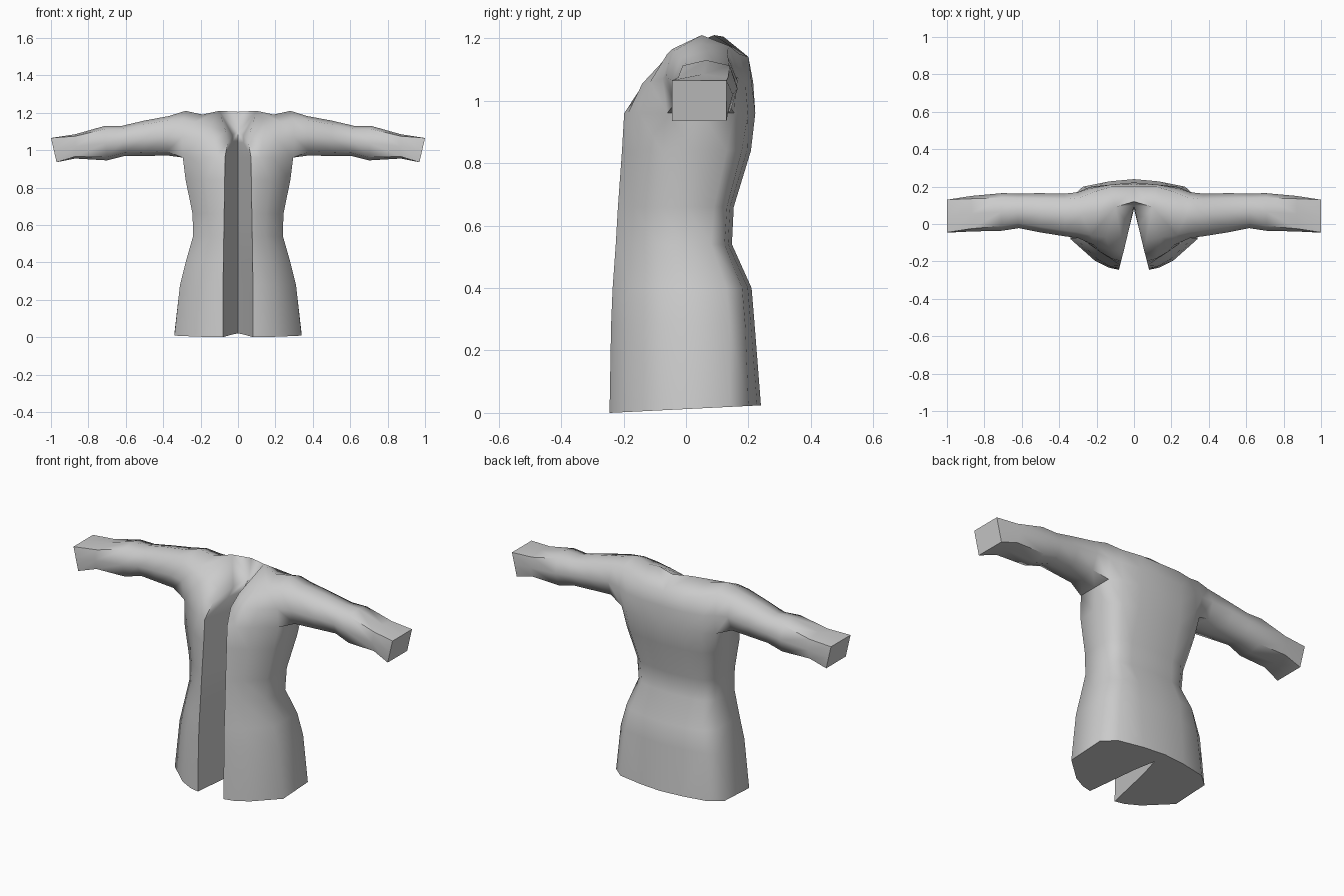
import bpy, bmesh

cloth = bpy.data.materials.new("grey cloth")
cloth.diffuse_color = (0.6, 0.6, 0.6, 1)

bm = bmesh.new()


def ring(points):
    return [bm.verts.new(p) for p in points]


def bridge(a, b, closed=False, skip=()):
    n = len(a)
    for i in range(n if closed else n - 1):
        if i not in skip:
            j = (i + 1) % n
            bm.faces.new((a[i], a[j], b[j], b[i]))


# Half of the coat body: each level runs from the back centre, round the side,
# to the front edge and into the bottom of the front slit
# z, half width, back y, side back y, side front y, front y, slit y, front edge x
levels = [
    (0.00, 0.34, 0.24, 0.14, -0.08, -0.245, 0.16, 0.08),
    (0.28, 0.31, 0.22, 0.14, -0.08, -0.24, 0.13, 0.08),
    (0.40, 0.28, 0.21, 0.13, -0.08, -0.235, 0.11, 0.078),
    (0.54, 0.24, 0.147, 0.08, -0.09, -0.225, 0.08, 0.076),
    (0.66, 0.243, 0.153, 0.09, -0.09, -0.218, 0.08, 0.074),
    (0.84, 0.28, 0.208, 0.13, -0.08, -0.205, 0.08, 0.071),
    (0.96, 0.295, 0.222, 0.155, -0.06, -0.198, 0.08, 0.07),
]
rows = []
for z, w, yb, sb, sf, yf, ya, e in levels:
    pts = [(0, yb), (0.13, yb - 0.012), (w * 0.8, (yb + sb) / 2 + 0.01), (w, sb),
           (w, (sb + sf) / 2), (w, sf), (w * 0.62, yf + 0.05), (w * 0.4, yf + 0.012),
           (e, yf), (0.03, ya - 0.12), (0, ya)]
    # the hem rises slightly towards the back
    rows.append(ring([(x, y, z + (0.05 * (y + 0.245) if z == 0 else 0)) for x, y in pts]))

# Upper chest and shoulder rows
rows.append(ring([(0, 0.215, 1.06), (0.13, 0.21, 1.06), (0.24, 0.19, 1.06), (0.30, 0.17, 1.07),
                  (0.30, 0.05, 1.07), (0.30, -0.075, 1.07), (0.21, -0.115, 1.06),
                  (0.13, -0.14, 1.055), (0.055, -0.145, 1.04), (0.03, -0.04, 1.04), (0, 0.08, 1.04)]))
rows.append(ring([(0, 0.20, 1.14), (0.12, 0.20, 1.14), (0.22, 0.17, 1.15), (0.295, 0.14, 1.175),
                  (0.28, 0.05, 1.21), (0.295, -0.045, 1.165), (0.23, -0.06, 1.15),
                  (0.15, -0.07, 1.13), (0.065, -0.085, 1.10), (0.03, 0.0, 1.08), (0, 0.10, 1.10)]))
for i in range(len(rows) - 1):
    bridge(rows[i], rows[i + 1], skip=(3, 4) if i >= 6 else ())

# Collar and shoulder tops
t = rows[-1]
n0, n1, n2 = ring([(0, 0.12, 1.205), (0.10, 0.09, 1.21), (0.19, 0.06, 1.19)])
for f in [(t[0], t[1], n1, n0), (t[1], t[2], n2, n1), (t[2], t[3], t[4], n2), (t[4], t[5], t[6], n2),
          (t[6], t[7], n1, n2), (t[7], t[8], n1), (t[8], t[9], n1), (t[9], t[10], n1), (t[10], n0, n1)]:
    bm.faces.new(f)

# Hem underside
h = rows[0]
for f in [(0, 1, 9, 10), (1, 2, 3, 9), (3, 4, 9), (4, 5, 6, 9), (6, 7, 8, 9)]:
    bm.faces.new([h[i] for i in f])

# Sleeve, grown from the opening left at the shoulder
a, b, c = rows[6], rows[7], rows[8]
prev = [c[3], c[4], c[5], b[5], a[5], a[4], a[3], b[3]]
# top x, bottom x, top z, bottom z, back y, front y, corner inset
stations = [
    (0.37, 0.38, 1.182, 0.972, 0.162, -0.065, 0.03),
    (0.50, 0.50, 1.158, 0.968, 0.165, -0.045, 0.03),
    (0.62, 0.61, 1.130, 0.968, 0.163, -0.022, 0.025),
    (0.71, 0.70, 1.130, 0.945, 0.165, -0.036, 0.025),
    (0.87, 0.87, 1.085, 0.955, 0.150, -0.040, 0.015),
    (1.00, 0.97, 1.065, 0.935, 0.130, -0.045, 0.0),
]
for xt, xb, zt, zb, yb, yf, k in stations:
    xm, ym, zm = (xt + xb) / 2, (yb + yf) / 2, (zt + zb) / 2
    cur = ring([(xt, yb - k, zt - k * 0.7), (xt, ym, zt), (xt, yf + k, zt - k * 0.7), (xm, yf, zm),
                (xb, yf + k, zb + k * 0.7), (xb, ym, zb), (xb, yb - k, zb + k * 0.7), (xm, yb, zm)])
    bridge(prev, cur, closed=True)
    prev = cur
bm.faces.new(prev)

# Mirror the half to the other side and close the centre seam
dup = bmesh.ops.duplicate(bm, geom=bm.verts[:] + bm.edges[:] + bm.faces[:])["geom"]
for v in dup:
    if isinstance(v, bmesh.types.BMVert):
        v.co.x = -v.co.x
bmesh.ops.remove_doubles(bm, verts=bm.verts[:], dist=0.0005)
bmesh.ops.recalc_face_normals(bm, faces=bm.faces[:])

mesh = bpy.data.meshes.new("open_coat")
bm.to_mesh(mesh)
bm.free()
mesh.materials.append(cloth)
coat = bpy.data.objects.new("open_coat", mesh)
bpy.context.collection.objects.link(coat)
bpy.context.view_layer.objects.active = coat
coat.select_set(True)
bpy.ops.object.shade_smooth_by_angle(angle=1.05)
